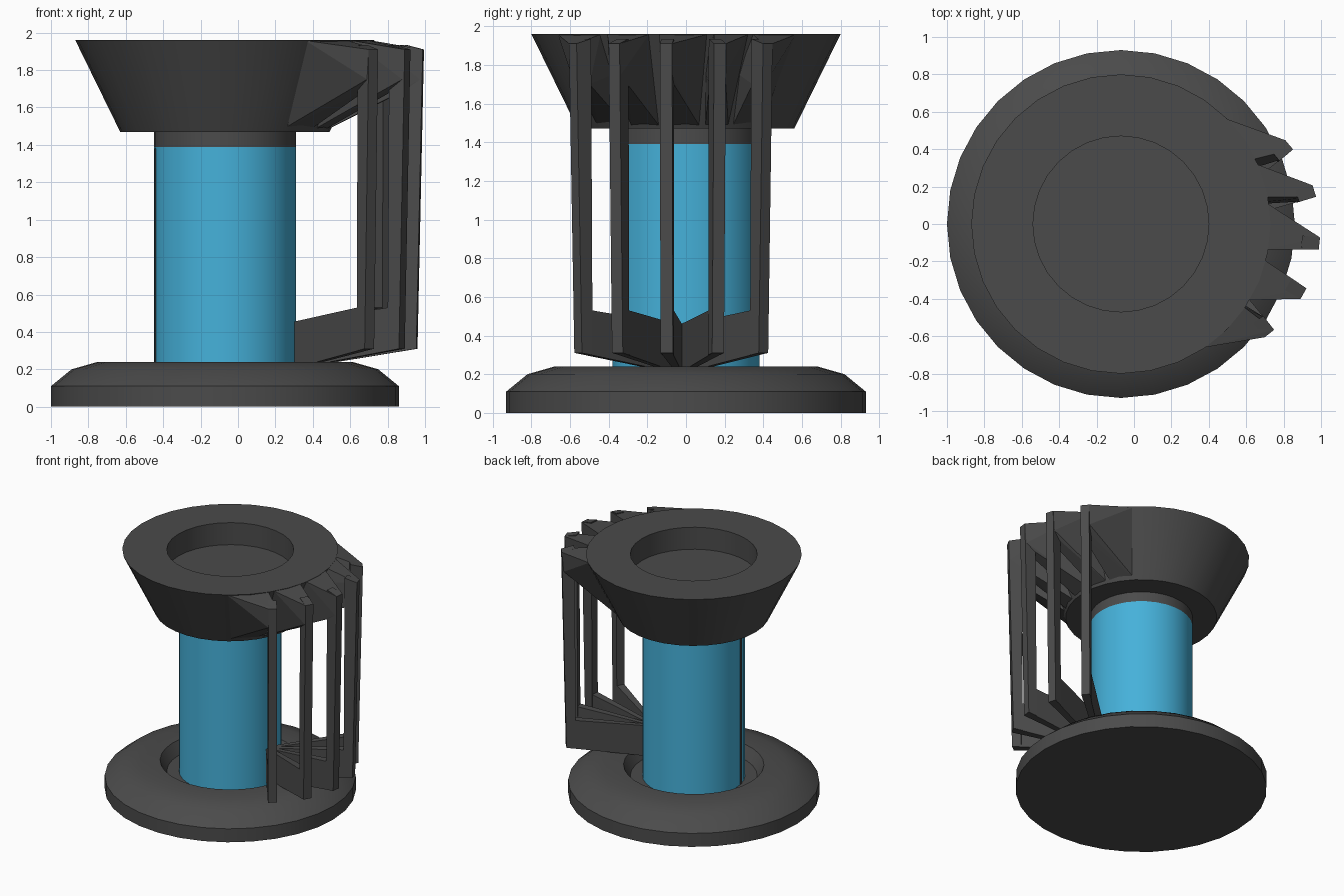
import bpy, bmesh
from math import sin, cos, pi, radians
from mathutils import Vector

if "Cube" in bpy.data.objects:
    bpy.data.objects.remove(bpy.data.objects["Cube"])

CX = -0.07               # axis of the round parts
APEX = Vector((0.29, -0.03))   # point the fingers fan out from


def finish(bm, name, mat=None, smooth=False):
    bmesh.ops.recalc_face_normals(bm, faces=bm.faces)
    me = bpy.data.meshes.new(name)
    bm.to_mesh(me)
    bm.free()
    if smooth:
        for p in me.polygons:
            p.use_smooth = True
        me.set_sharp_from_angle(angle=radians(30))
    ob = bpy.data.objects.new(name, me)
    bpy.context.collection.objects.link(ob)
    if mat:
        me.materials.append(mat)
    return ob


def lathe(name, profile, mat=None, n=32):
    """Closed solid of revolution; both profile ends are capped."""
    bm = bmesh.new()
    rings = [[bm.verts.new((CX + r * cos(2 * pi * i / n), r * sin(2 * pi * i / n), z))
              for i in range(n)] for r, z in profile]
    for a, b in zip(rings, rings[1:]):
        for i in range(n):
            j = (i + 1) % n
            bm.faces.new((a[i], a[j], b[j], b[i]))
    bm.faces.new(rings[0])
    bm.faces.new(rings[-1])
    return finish(bm, name, mat, True)


def hull(name, pts, mat=None):
    bm = bmesh.new()
    for p in pts:
        bm.verts.new(p)
    res = bmesh.ops.convex_hull(bm, input=bm.verts)
    junk = [v for v in res["geom_interior"] if isinstance(v, bmesh.types.BMVert)]
    bmesh.ops.delete(bm, geom=junk, context='VERTS')
    return finish(bm, name, mat)


def fan(angle, r, side, z):
    """Point in a finger's own frame: r outwards, side across."""
    c, s = cos(angle), sin(angle)
    return (APEX.x + r * c - side * s, APEX.y + r * s + side * c, z)


def rim(deg, r, z):
    a = radians(deg)
    return (CX + r * cos(a), r * sin(a), z)


def material(name, col):
    m = bpy.data.materials.new(name)
    m.diffuse_color = (*col, 1)
    m.use_nodes = True
    m.node_tree.nodes["Principled BSDF"].inputs["Base Color"].default_value = m.diffuse_color
    return m


dark = material("dark_grey", (0.07, 0.07, 0.07))
blue = material("blue", (0.06, 0.44, 0.70))

# Round parts
lathe("base", [(0.93, 0), (0.93, 0.11), (0.82, 0.20), (0.68, 0.24),
               (0.52, 0.24), (0.47, 0.15)], dark)
lathe("body_tube", [(0.38, 0.14), (0.38, 1.39)], blue)
lathe("neck", [(0.38, 1.39), (0.38, 1.48)], dark)
lathe("top_cone", [(0.56, 1.47), (0.80, 1.96), (0.47, 1.96), (0.47, 1.78)], dark)

# Thin seam on the tube's left side
hull("tube_seam", [rim(d, r, z) for d in (190, 194) for r in (0.36, 0.383)
                   for z in (0.14, 1.38)], dark)

# Five fingers: lower arm, upright bar, upper wedge
roots = [(-57, -34), (-31, -14), (-10, 8), (10.5, 24), (26, 46)]
for k, (lo, hi) in enumerate(roots):
    a = radians(-6 + 23 * (k - 2))
    hull(f"lower_arm_{k + 1}",
         [fan(a, 0, s, z) for s in (-0.015, 0.015) for z in (0.20, 0.45)] +
         [fan(a, r, s, z) for s in (-0.03, 0.03)
          for r, z in ((0.60, 0.53), (0.67, 0.53), (0.67, 0.31))], dark)
    hull(f"finger_bar_{k + 1}",
         [fan(a, r, s, z) for s in (-0.032, 0.032)
          for r, z in ((0.60, 0.30), (0.67, 0.31), (0.705, 1.91), (0.61, 1.935))], dark)
    hull(f"upper_wedge_{k + 1}",
         [rim(d, r, z) for d in (lo, hi)
          for r, z in ((0.54, 1.475), (0.79, 1.958), (0.5, 1.79))] +
         [fan(a, r, s, z) for s in (-0.032, 0.032)
          for r, z in ((0.62, 1.70), (0.705, 1.91), (0.69, 1.75))], dark)
